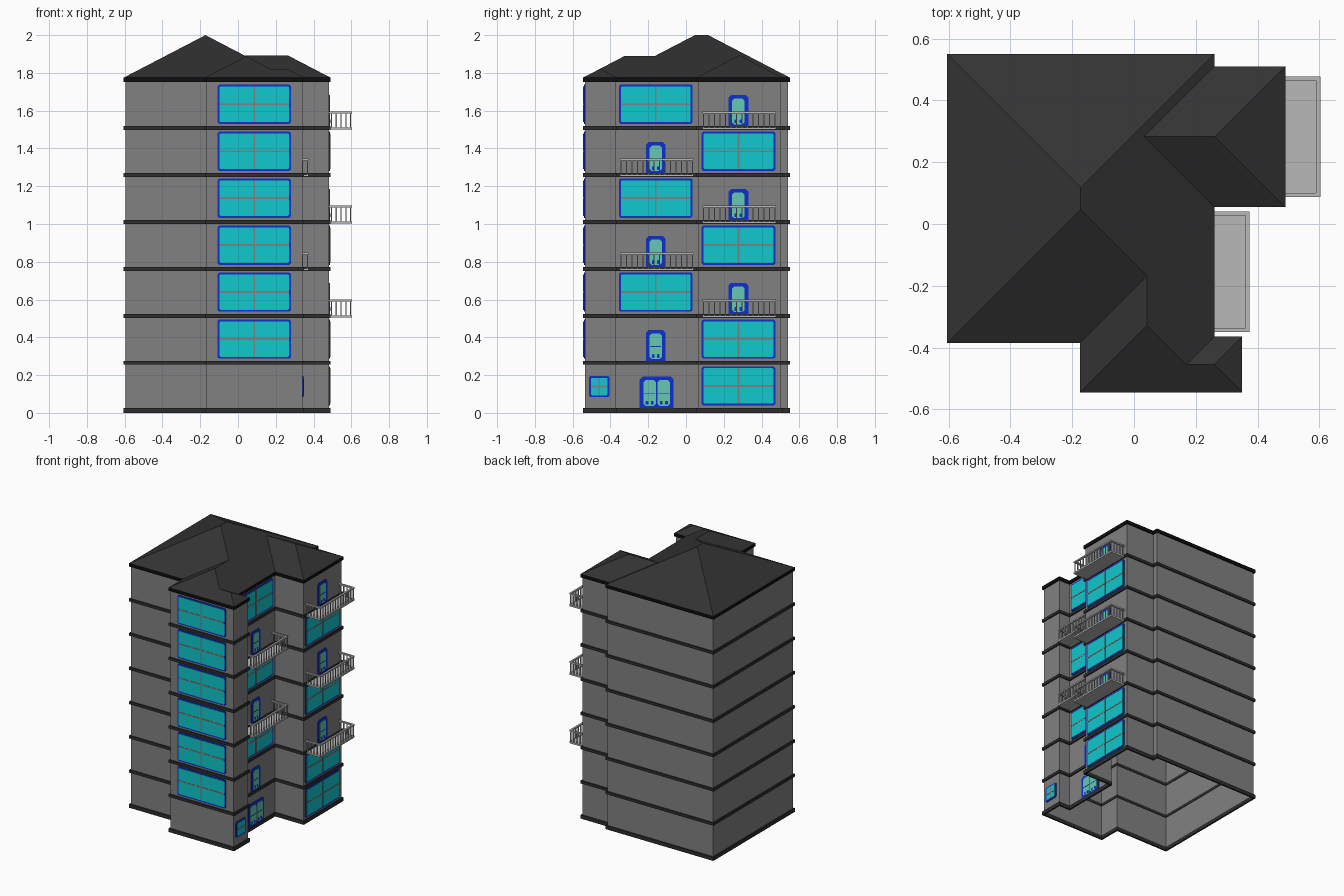
import bpy, bmesh, math
from mathutils import Vector

if "Cube" in bpy.data.objects:
    bpy.data.objects.remove(bpy.data.objects["Cube"])


def mat(name, r, g, b):
    m = bpy.data.materials.new(name)
    m.diffuse_color = (r, g, b, 1)
    m.use_nodes = True
    m.node_tree.nodes["Principled BSDF"].inputs["Base Color"].default_value = m.diffuse_color
    return m


WALL = mat("wall_grey", 0.22, 0.22, 0.22)
ROOF = mat("roof_charcoal", 0.033, 0.033, 0.033)
BAND = mat("band_dark", 0.027, 0.027, 0.027)
EAVE = mat("eave_black", 0.004, 0.004, 0.004)
GLASS = mat("glass_cyan", 0.005, 0.58, 0.61)
BLUE = mat("frame_blue", 0.004, 0.03, 0.62)
DOOR = mat("door_teal", 0.13, 0.58, 0.45)
RAIL = mat("rail_light_grey", 0.48, 0.48, 0.48)

PITCH = 0.2486            # storey height
BASE = 0.0164             # middle of the lowest band
EAVE_Z = 1.775
SLOPE = 0.52

# Footprint of the eaves, counter-clockwise
OUT = [(-.605, -.385), (-.175, -.385), (-.175, -.545), (.35, -.545), (.35, -.365), (.26, -.365),
       (.26, .055), (.49, .055), (.49, .51), (.26, .51), (.26, .55), (-.605, .55)]


def inset(pts, d):
    """Move every side of a square-cornered outline inward by d."""
    res = []
    for i, p in enumerate(pts):
        p = Vector(p)
        a = (p - Vector(pts[i - 1])).normalized()
        b = (Vector(pts[(i + 1) % len(pts)]) - p).normalized()
        q = p + d * (Vector((-a.y, a.x)) + Vector((-b.y, b.x)))
        res.append((q.x, q.y))
    return res


class Part:
    """Collects simple solids into one object."""

    def __init__(self, name, *mats):
        self.name, self.mats, self.bm = name, mats, bmesh.new()

    def faces(self, verts, faces, m):
        vs = [self.bm.verts.new(v) for v in verts]
        for f in faces:
            self.bm.faces.new([vs[i] for i in f]).material_index = self.mats.index(m)

    def prism(self, bottom, top, m):
        n = len(bottom)
        sides = [(i, (i + 1) % n, n + (i + 1) % n, n + i) for i in range(n)]
        self.faces(bottom + top, sides + [tuple(range(n))[::-1], tuple(range(n, 2 * n))], m)

    def box(self, x0, x1, y0, y1, z0, z1, m):
        c = [(x0, y0), (x1, y0), (x1, y1), (x0, y1)]
        self.prism([(x, y, z0) for x, y in c], [(x, y, z1) for x, y in c], m)

    def plate(self, side, plane, u0, u1, z0, z1, depth, m, cut=0.0, foot=False):
        """Flat plate on a wall; cut bevels the corners, foot keeps the lower ones square."""
        if cut:
            low = [(u0, z0), (u1, z0)] if foot else [(u0, z0 + cut), (u0 + cut, z0), (u1 - cut, z0), (u1, z0 + cut)]
            c = low + [(u1, z1 - cut), (u1 - cut, z1), (u0 + cut, z1), (u0, z1 - cut)]
        else:
            c = [(u0, z0), (u1, z0), (u1, z1), (u0, z1)]
        place = (lambda u, z, d: (u, plane - d, z)) if side == "front" else (lambda u, z, d: (plane + d, u, z))
        self.prism([place(u, z, 0) for u, z in c], [place(u, z, depth) for u, z in c], m)

    def done(self, fix=True):
        if fix:
            bmesh.ops.recalc_face_normals(self.bm, faces=self.bm.faces[:])
        me = bpy.data.meshes.new(self.name)
        self.bm.to_mesh(me)
        self.bm.free()
        for m in self.mats:
            me.materials.append(m)
        bpy.context.collection.objects.link(bpy.data.objects.new(self.name, me))


# Wall shell, open below
foot = inset(OUT, 0.009)
n = len(foot)
p = Part("walls", WALL)
p.faces([(x, y, z) for z in (0.005, EAVE_Z) for x, y in foot],
        [(i, (i + 1) % n, n + (i + 1) % n, n + i) for i in range(n)], WALL)
p.done(False)


# Storey bands and eave fascia: rings around the walls
def ring(name, z0, z1, m):
    inner = inset(OUT, 0.012)
    loops = [(OUT, z0), (OUT, z1), (inner, z1), (inner, z0)]
    q = Part(name, m)
    q.faces([(x, y, z) for pts, z in loops for x, y in pts],
            [(k * n + i, k * n + (i + 1) % n, (k + 1) % 4 * n + (i + 1) % n, (k + 1) % 4 * n + i)
             for k in range(4) for i in range(n)], m)
    q.done()


for k in range(7):
    zc = BASE + k * PITCH
    ring(f"storey_band_{k + 1}", 0 if k == 0 else zc - 0.01, zc + 0.01, BAND)
ring("eave_fascia", 1.751, EAVE_Z, EAVE)

# Hipped roof: ridge points as (x, y, distance from eave)
ridge = [(-.1725, .0475, .4325), (-.1725, .1175, .4325), (.0325, .2825, .2275), (.2625, .2825, .2275),
         (.0425, -.1675, .2175), (.0425, -.3275, .2175), (.17, -.455, .09), (.26, -.455, .09)]
p = Part("roof", ROOF)
p.faces([(x, y, EAVE_Z) for x, y in OUT] + [(x, y, EAVE_Z + SLOPE * d) for x, y, d in ridge],
        [(0, 12, 13, 11), (11, 13, 10), (0, 1, 16, 12), (1, 2, 17, 16), (2, 3, 19, 18, 17), (3, 4, 19),
         (4, 5, 18, 19), (5, 6, 14, 9, 10, 13, 12, 16, 17, 18), (6, 7, 15, 14), (7, 8, 15), (8, 9, 14, 15)], ROOF)
p.done()

# Wall planes that carry openings
FRONT, STEP, WING, NOOK = -0.536, 0.251, 0.481, 0.341


def window(name, side, plane, u0, u1, z0, z1, bar=0.005, edge=0.01):
    q = Part(name, BLUE, GLASS, WALL)
    q.plate(side, plane, u0, u1, z0, z1, 0.005, BLUE, 0.008)
    q.plate(side, plane, u0 + edge, u1 - edge, z0 + edge, z1 - edge, 0.007, GLASS, 0.005)
    um, zm = (u0 + u1) / 2, (z0 + z1) / 2
    q.plate(side, plane, um - bar, um + bar, z0 + edge, z1 - edge, 0.009, WALL)
    q.plate(side, plane, u0 + edge, u1 - edge, zm - bar, zm + bar, 0.0085, WALL)
    q.done()


def door(name, plane, centre, z, half, leaves=1):
    q = Part(name, BLUE, DOOR)
    q.plate("right", plane, centre - half, centre + half, z, z + 0.168, 0.005, BLUE, 0.014, True)
    w = (2 * half - 0.03) / leaves
    for i in range(leaves):
        a = centre - half + 0.015 + i * w
        b = a + w
        q.plate("right", plane, a + 0.004, b - 0.004, z + 0.014, z + 0.15, 0.007, DOOR, 0.012)
        m = (a + b) / 2
        # blue trim across the leaf and two lower panels
        q.plate("right", plane, a + 0.008, b - 0.008, z + 0.078, z + 0.082, 0.0085, BLUE)
        for s in (-1, 1):
            c = m + s * w * 0.19
            q.plate("right", plane, c - 0.007, c + 0.007, z + 0.02, z + 0.04, 0.0085, BLUE, 0.003)
    q.done()


def balcony(name, plane, x1, y0, y1, z):
    q = Part(name, RAIL)
    t, top = 0.013, z + 0.09
    q.box(plane, x1, y0, y1, z - 0.006, z + 0.006, RAIL)
    # handrail on three sides
    q.box(x1 - t, x1, y0, y1, top - 0.01, top, RAIL)
    for y in (y0, y1 - t):
        q.box(plane, x1 - t, y, y + t, top - 0.01, top, RAIL)
    # balusters
    r = 0.003
    for i in range(14):
        y = y0 + t / 2 + i * (y1 - y0 - t) / 13
        q.box(x1 - t / 2 - r, x1 - t / 2 + r, y - r, y + r, z, top - 0.005, RAIL)
    for i in range(4):
        x = plane + 0.014 + i * (x1 - plane - t / 2 - 0.014) / 4
        for y in (y0 + t / 2, y1 - t / 2):
            q.box(x - r, x + r, y - r, y + r, z, top - 0.005, RAIL)
    q.done()


for k in range(7):
    zc = BASE + k * PITCH
    f = k + 1
    lo, hi = zc + 0.022, zc + 0.23
    # front bay
    if k:
        window(f"front_window_{f}", "front", FRONT, -0.108, 0.28, lo, hi)
    # right wing: windows alternate with balcony doors
    if f in (3, 5, 7):
        door(f"wing_door_{f}", WING, 0.277, zc + 0.006, 0.053)
        balcony(f"wing_balcony_{f}", WING, 0.603, 0.087, 0.477, zc - 0.003)
    else:
        window(f"wing_window_{f}", "right", WING, 0.083, 0.473, lo, hi)
    # recessed middle wall: the opposite rhythm
    if f in (3, 5, 7):
        window(f"middle_window_{f}", "right", STEP, -0.355, 0.035, lo, hi)
    elif f > 1:
        door(f"middle_door_{f}", STEP, -0.16, zc + 0.006, 0.051)
        if f > 2:
            balcony(f"middle_balcony_{f}", STEP, 0.374, -0.35, 0.04, zc - 0.003)

# Entrance and the small side window on the front bay
door("entrance_double_door", STEP, -0.155, BASE + 0.007, 0.09, 2)
window("side_window", "right", NOOK, -0.513, -0.405, 0.083, 0.196)
